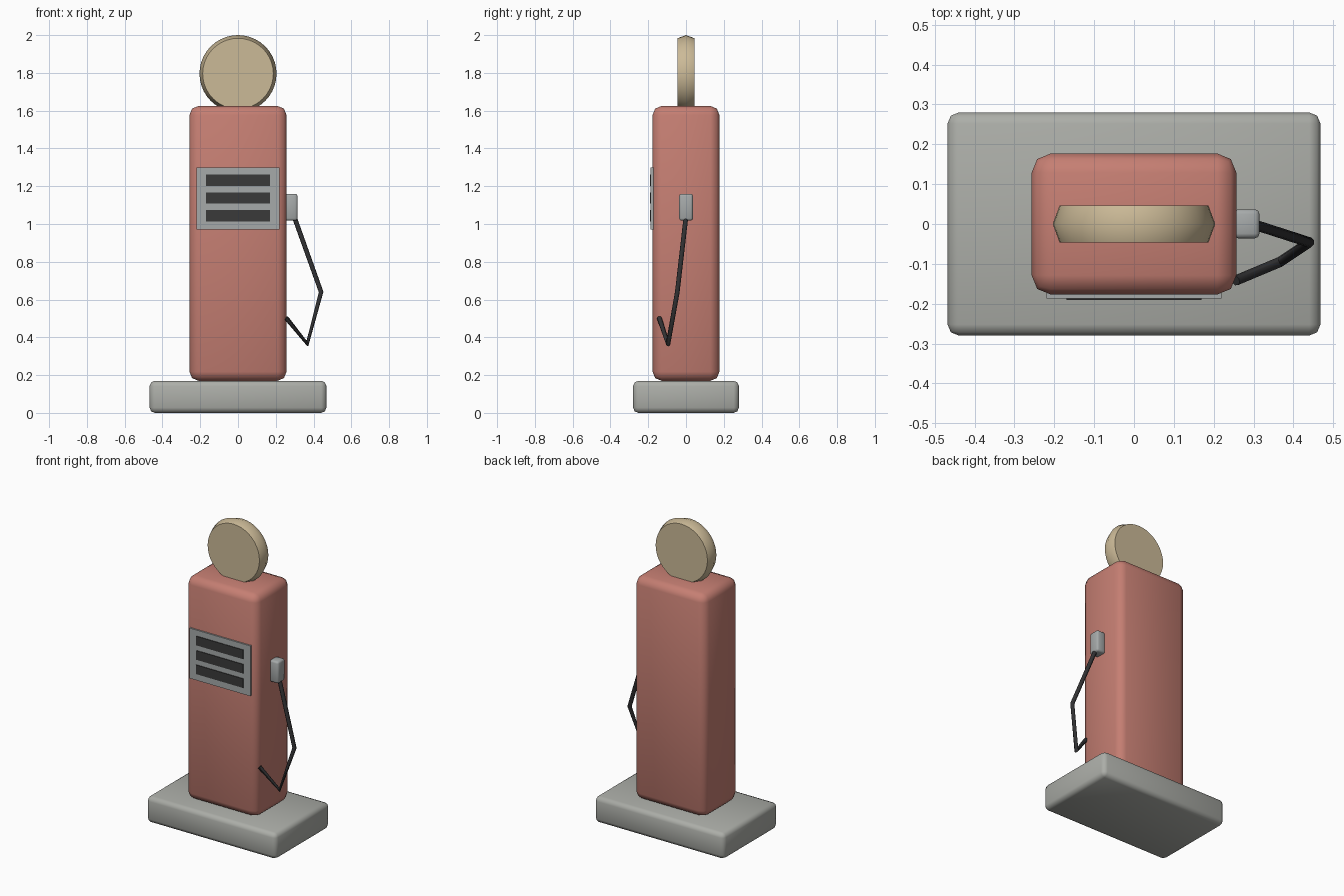
import bpy, bmesh, math
from mathutils import Vector

if "Cube" in bpy.data.objects:
    bpy.data.objects.remove(bpy.data.objects["Cube"])


def material(name, r, g, b):
    m = bpy.data.materials.new(name)
    m.diffuse_color = (r, g, b, 1)
    m.use_nodes = True
    m.node_tree.nodes["Principled BSDF"].inputs["Base Color"].default_value = m.diffuse_color
    return m


RED = material("faded red", 0.56, 0.21, 0.17)
STONE = material("stone grey", 0.41, 0.42, 0.39)
STEEL = material("steel grey", 0.38, 0.40, 0.40)
CREAM = material("cream", 0.60, 0.49, 0.31)
DARK = material("dark display", 0.042, 0.042, 0.042)
RUBBER = material("black rubber", 0.03, 0.03, 0.032)


def finish(name, bm, mat, angle=None):
    bmesh.ops.recalc_face_normals(bm, faces=bm.faces[:])
    mesh = bpy.data.meshes.new(name)
    bm.to_mesh(mesh)
    bm.free()
    ob = bpy.data.objects.new(name, mesh)
    bpy.context.collection.objects.link(ob)
    mesh.materials.append(mat)
    if angle:
        bpy.ops.object.select_all(action='DESELECT')
        ob.select_set(True)
        bpy.context.view_layer.objects.active = ob
        bpy.ops.object.shade_smooth_by_angle(angle=math.radians(angle))
    return ob


def box(name, lo, hi, mat, bevel=0):
    """Box between two corners, with optionally rounded edges."""
    lo, hi = Vector(lo), Vector(hi)
    bm = bmesh.new()
    bmesh.ops.create_cube(bm, size=1)
    for v in bm.verts:
        v.co = (lo + hi) / 2 + v.co * (hi - lo)
    if bevel:
        bmesh.ops.bevel(bm, geom=bm.edges[:], offset=bevel, segments=2,
                        profile=0.5, affect='EDGES')
    return finish(name, bm, mat, 50 if bevel else None)


# Plinth and cabinet
box("base", (-0.468, -0.28, 0), (0.468, 0.28, 0.17), STONE, 0.028)
box("cabinet", (-0.257, -0.177, 0.17), (0.257, 0.177, 1.625), RED, 0.048)

# Display plate with three dark windows
box("display_plate", (-0.22, -0.187, 0.972), (0.22, -0.17, 1.3), STEEL)
for i in range(3):
    z = 1.232 - i * 0.094
    box(f"display_window_{i + 1}", (-0.17, -0.191, z - 0.03),
        (0.17, -0.184, z + 0.03), DARK)

# Round globe: a disc with a ridged rim, facing front and back
N = 40
bm = bmesh.new()
rings = []
for y, r in ((-0.046, 0.187), (0, 0.204), (0.046, 0.187)):
    rings.append([bm.verts.new((r * math.cos(math.tau * k / N), y,
                                1.796 + r * math.sin(math.tau * k / N)))
                  for k in range(N)])
for a, b in zip(rings, rings[1:]):
    for k in range(N):
        bm.faces.new((a[k], a[k - 1], b[k - 1], b[k]))
bm.faces.new(rings[0])
bm.faces.new(rings[-1])
finish("globe", bm, CREAM, 55)

# Nozzle holder on the right side
box("nozzle_holder", (0.25, -0.036, 1.018), (0.315, 0.037, 1.16), STEEL, 0.012)

# Hose hanging from the holder back to the cabinet
curve = bpy.data.curves.new("hose", 'CURVE')
curve.dimensions = '3D'
curve.bevel_depth = 0.013
curve.bevel_resolution = 2
curve.use_fill_caps = True
path = [(0.297, 0, 1.04), (0.44, -0.046, 0.64), (0.367, -0.095, 0.365), (0.255, -0.142, 0.503)]
spline = curve.splines.new('POLY')
spline.points.add(len(path) - 1)
for p, co in zip(spline.points, path):
    p.co = (*co, 1)
hose = bpy.data.objects.new("hose", curve)
bpy.context.collection.objects.link(hose)
curve.materials.append(RUBBER)
bpy.ops.object.select_all(action='DESELECT')
hose.select_set(True)
bpy.context.view_layer.objects.active = hose
bpy.ops.object.convert(target='MESH')
bpy.ops.object.shade_smooth_by_angle(angle=math.radians(50))
